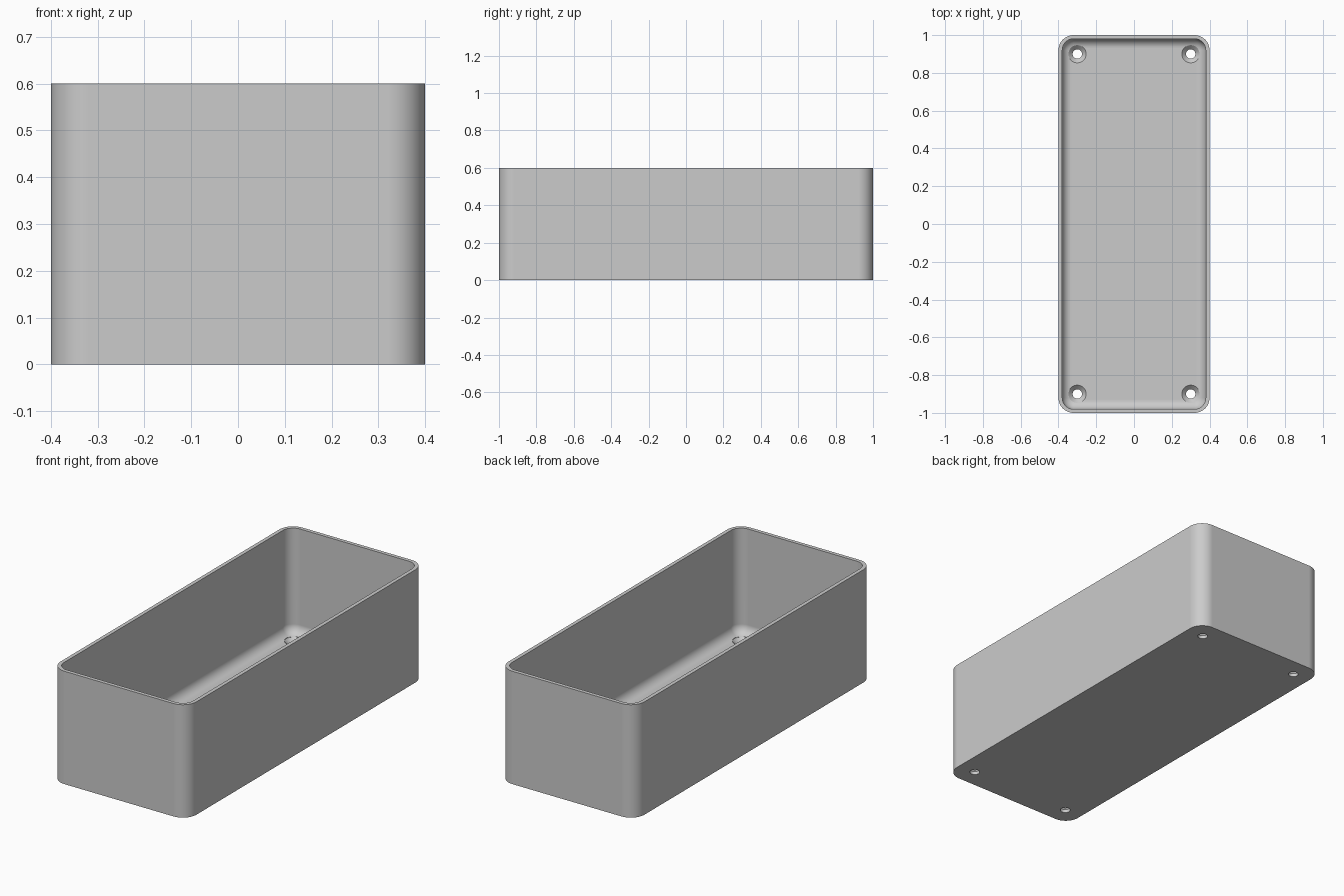
import bpy, bmesh
from math import sin, cos, pi, radians

HALF_X, HALF_Y, HEIGHT = 0.4, 1.0, 0.6
CORNER, WALL, FLOOR, FILLET = 0.08, 0.02, 0.04, 0.05
HOLE_R, SINK_R, SINK_DEPTH = 0.025, 0.047, 0.022

if "Cube" in bpy.data.objects:
    bpy.data.objects.remove(bpy.data.objects["Cube"])

grey = bpy.data.materials.new("plain grey")
grey.use_nodes = True
colour = (0.6, 0.6, 0.6, 1)
grey.diffuse_color = colour
grey.node_tree.nodes["Principled BSDF"].inputs["Base Color"].default_value = colour


def rounded_rect(inset, z, steps=12):
    """Ring of points around the tray outline, moved inward by inset."""
    r = CORNER - inset
    ring = []
    for q, (sx, sy) in enumerate([(1, 1), (-1, 1), (-1, -1), (1, -1)]):
        for i in range(steps + 1):
            a = (q + i / steps) * pi / 2
            ring.append((sx * (HALF_X - CORNER) + r * cos(a),
                         sy * (HALF_Y - CORNER) + r * sin(a), z))
    return ring


def circle(x, y, z, r, n=32):
    return [(x + r * cos(2 * pi * i / n), y + r * sin(2 * pi * i / n), z) for i in range(n)]


def loft(name, rings):
    """Closed solid through rings listed from bottom to top."""
    bm = bmesh.new()
    loops = [[bm.verts.new(p) for p in ring] for ring in rings]
    n = len(loops[0])
    for low, high in zip(loops, loops[1:]):
        for i in range(n):
            j = (i + 1) % n
            bm.faces.new((low[i], low[j], high[j], high[i]))
    bm.faces.new(loops[0][::-1])
    bm.faces.new(loops[-1])
    mesh = bpy.data.meshes.new(name)
    bm.to_mesh(mesh)
    bm.free()
    mesh.materials.append(grey)
    obj = bpy.data.objects.new(name, mesh)
    bpy.context.collection.objects.link(obj)
    return obj


def cut(target, cutter):
    cutter.hide_render = True
    mod = target.modifiers.new("cut", 'BOOLEAN')
    mod.operation, mod.solver, mod.object = 'DIFFERENCE', 'EXACT', cutter
    bpy.context.view_layer.objects.active = target
    bpy.ops.object.modifier_apply(modifier=mod.name)
    bpy.data.objects.remove(cutter)


# Outer block with rounded upright corners
tray = loft("tray", [rounded_rect(0, 0), rounded_rect(0, HEIGHT)])

# Cavity with a rounded edge around the floor
steps = 8
angles = [pi / 2 * (1 - k / steps) for k in range(steps + 1)]
rings = [rounded_rect(WALL + FILLET * (1 - cos(a)), FLOOR + FILLET * (1 - sin(a))) for a in angles]
cut(tray, loft("cavity_cutter", rings + [rounded_rect(WALL, HEIGHT + 0.1)]))

# Countersunk screw holes near the floor corners
for x in (-0.3, 0.3):
    for y in (-0.9, 0.9):
        cut(tray, loft("hole_cutter", [
            circle(x, y, -0.1, HOLE_R),
            circle(x, y, FLOOR - SINK_DEPTH, HOLE_R),
            circle(x, y, FLOOR, SINK_R),
            circle(x, y, FLOOR + 0.1, SINK_R)]))

# Smooth curves with crisp edges and flat walls
bpy.ops.object.select_all(action='DESELECT')
tray.select_set(True)
bpy.context.view_layer.objects.active = tray
bpy.ops.object.shade_smooth_by_angle(angle=radians(30))
weighted = tray.modifiers.new("flat walls", 'WEIGHTED_NORMAL')
weighted.keep_sharp = True
